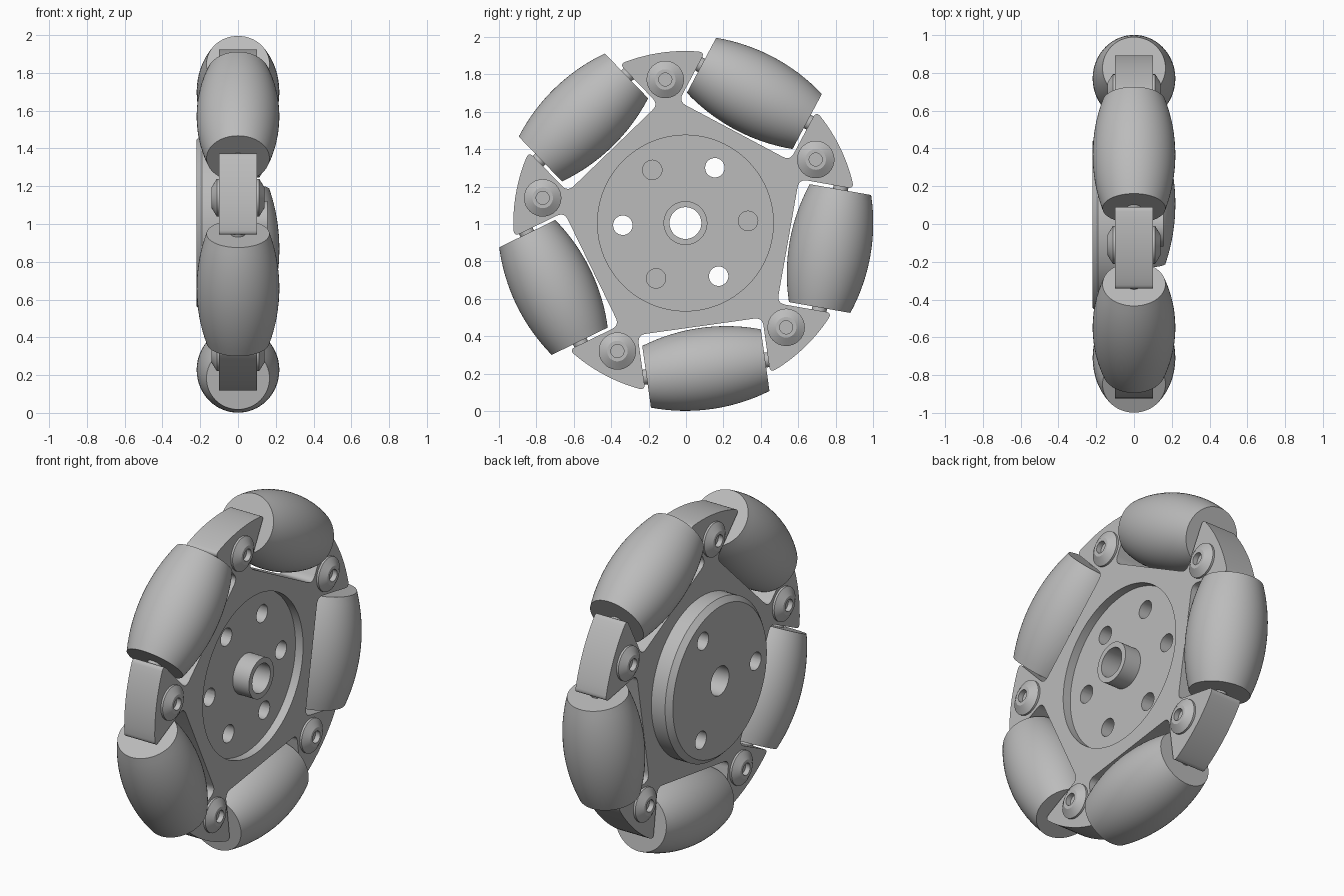
import bpy, bmesh, math
from math import cos, sin, pi, radians, sqrt
from mathutils import Matrix, Vector

old = bpy.data.objects.get("Cube")
if old:
    bpy.data.objects.remove(old, do_unlink=True)

# Main dimensions (the wheel turns about the x axis)
RIM, ROLLER_DIST, ROLLER_HALF = 1.004, 0.785, 0.32
POCKET_HALF, POCKET_FLOOR, FRAME_R, FRAME_HALF = 0.337, 0.557, 0.92, 0.1
DISC_R, FIRST = 0.47, -82
WHEEL = Matrix.Translation((0, -0.003, 1.005))

grey = bpy.data.materials.new("plain grey")
grey.use_nodes = True
COLOUR = (0.5, 0.5, 0.5, 1)
grey.diffuse_color = COLOUR
grey.node_tree.nodes["Principled BSDF"].inputs["Base Color"].default_value = COLOUR


def turn(degrees):
    return Matrix.Rotation(radians(degrees), 4, 'X')


def finish(bm, name, matrix):
    bmesh.ops.recalc_face_normals(bm, faces=bm.faces)
    mesh = bpy.data.meshes.new(name)
    bm.to_mesh(mesh)
    bm.free()
    mesh.materials.append(grey)
    ob = bpy.data.objects.new(name, mesh)
    bpy.context.collection.objects.link(ob)
    ob.matrix_world = WHEEL @ matrix
    return ob


def smooth(ob, angle=30):
    bpy.ops.object.select_all(action='DESELECT')
    ob.select_set(True)
    bpy.context.view_layer.objects.active = ob
    bpy.ops.object.shade_smooth_by_angle(angle=radians(angle))


def lathe(name, profile, matrix=Matrix(), steps=64, closed=False):
    """Turn a profile of (x, radius) points about the x axis."""
    bm = bmesh.new()
    verts = [bm.verts.new((x, r, 0)) for x, r in profile]
    edges = [bm.edges.new(p) for p in zip(verts, verts[1:])]
    if closed:
        edges.append(bm.edges.new((verts[-1], verts[0])))
    bmesh.ops.spin(bm, geom=verts + edges, cent=(0, 0, 0), axis=(1, 0, 0),
                   angle=2 * pi, steps=steps, use_merge=True)
    bmesh.ops.remove_doubles(bm, verts=bm.verts, dist=1e-5)
    return finish(bm, name, matrix)


def rod(name, x0, x1, radius, matrix=Matrix(), steps=32):
    return lathe(name, [(x0, 0), (x0, radius), (x1, radius), (x1, 0)], matrix, steps)


def cut(ob, cutter):
    cutter.hide_render = True
    bpy.context.view_layer.update()
    bpy.context.view_layer.objects.active = ob
    mod = ob.modifiers.new("cut", 'BOOLEAN')
    mod.operation, mod.solver, mod.object = 'DIFFERENCE', 'EXACT', cutter
    bpy.ops.object.modifier_apply(modifier=mod.name)
    bpy.data.objects.remove(cutter, do_unlink=True)


def round_corner(before, corner, after, size, steps=6):
    """Swap a sharp corner for a curved run of points."""
    a = corner + (before - corner).normalized() * size
    b = corner + (after - corner).normalized() * size
    ts = [i / steps for i in range(steps + 1)]
    return [a * (1 - t) ** 2 + corner * 2 * t * (1 - t) + b * t * t for t in ts]


# Frame: five pads with roller pockets between them
def polar(radius, angle):
    return Vector((radius * cos(angle), radius * sin(angle)))


wall_angle = math.asin(POCKET_HALF / FRAME_R)
half_pad = pi / 5 - wall_angle
outline = []
for k in range(5):
    mid = radians(FIRST + 72 * k)
    n, t = polar(1, mid), polar(1, mid + pi / 2)
    floor_a = n * POCKET_FLOOR - t * POCKET_HALF
    floor_b = n * POCKET_FLOOR + t * POCKET_HALF
    top_a = polar(FRAME_R, mid - wall_angle)
    top_b = polar(FRAME_R, mid + wall_angle)
    arc = [polar(FRAME_R, mid + pi / 5 + half_pad * f / 10) for f in range(-8, 9)]
    end = polar(FRAME_R, mid - wall_angle - half_pad * 0.2)
    outline += round_corner(end, top_a, floor_a, 0.035)
    outline += round_corner(top_a, floor_a, floor_b, 0.045)
    outline += round_corner(floor_a, floor_b, top_b, 0.045)
    outline += round_corner(floor_b, top_b, arc[0], 0.035) + arc[1:-1]

bm = bmesh.new()
face = bm.faces.new([bm.verts.new((-FRAME_HALF, p.x, p.y)) for p in outline])
side = bmesh.ops.extrude_face_region(bm, geom=[face])["geom"]
bmesh.ops.translate(bm, vec=(2 * FRAME_HALF, 0, 0),
                    verts=[v for v in side if isinstance(v, bmesh.types.BMVert)])
frame = finish(bm, "frame", Matrix())
cut(frame, rod("disc_opening", -0.5, 0.5, DISC_R, steps=96))
smooth(frame)

# Centre disc: recessed on one side, raised on the other, with a hollow hub
disc = lathe("centre_disc", [
    (0.155, 0.085), (0.155, 0.117), (0.05, 0.117), (0.05, DISC_R),
    (-0.19, DISC_R), (-0.22, 0.44), (-0.22, 0.085)], steps=96, closed=True)
for k in range(6):
    back = -0.4 if k % 2 else -0.1      # every other hole goes right through
    spot = turn(2 + 60 * k) @ Matrix.Translation((0, 0.335, 0))
    cut(disc, rod("hole", back, 0.4, 0.052, spot))
smooth(disc)

# Barrel rollers and bolts, five of each
barrel = [(-ROLLER_HALF, 0)]
for i in range(17):
    x = ROLLER_HALF * (i / 8 - 1)
    barrel.append((x, sqrt(RIM ** 2 - x ** 2) - ROLLER_DIST))
barrel.append((ROLLER_HALF, 0))

half_bolt = [(0.11, 0), (0.11, 0.035), (0.14, 0.035), (0.14, 0.055), (0.112, 0.1)]
bolt_shape = half_bolt + [(-x, r) for x, r in reversed(half_bolt)]

for k in range(5):
    angle = FIRST + 72 * k
    seat = turn(angle) @ Matrix.Translation((0, ROLLER_DIST, 0)) @ Matrix.Rotation(pi / 2, 4, 'Y')
    smooth(lathe(f"roller_{k + 1}", barrel, seat))
    smooth(rod(f"roller_pin_{k + 1}", -0.36, 0.36, 0.04, seat))
    bolt_spot = turn(angle + 36) @ Matrix.Translation((0, 0.775, 0))
    smooth(lathe(f"bolt_{k + 1}", bolt_shape, bolt_spot, 32))
